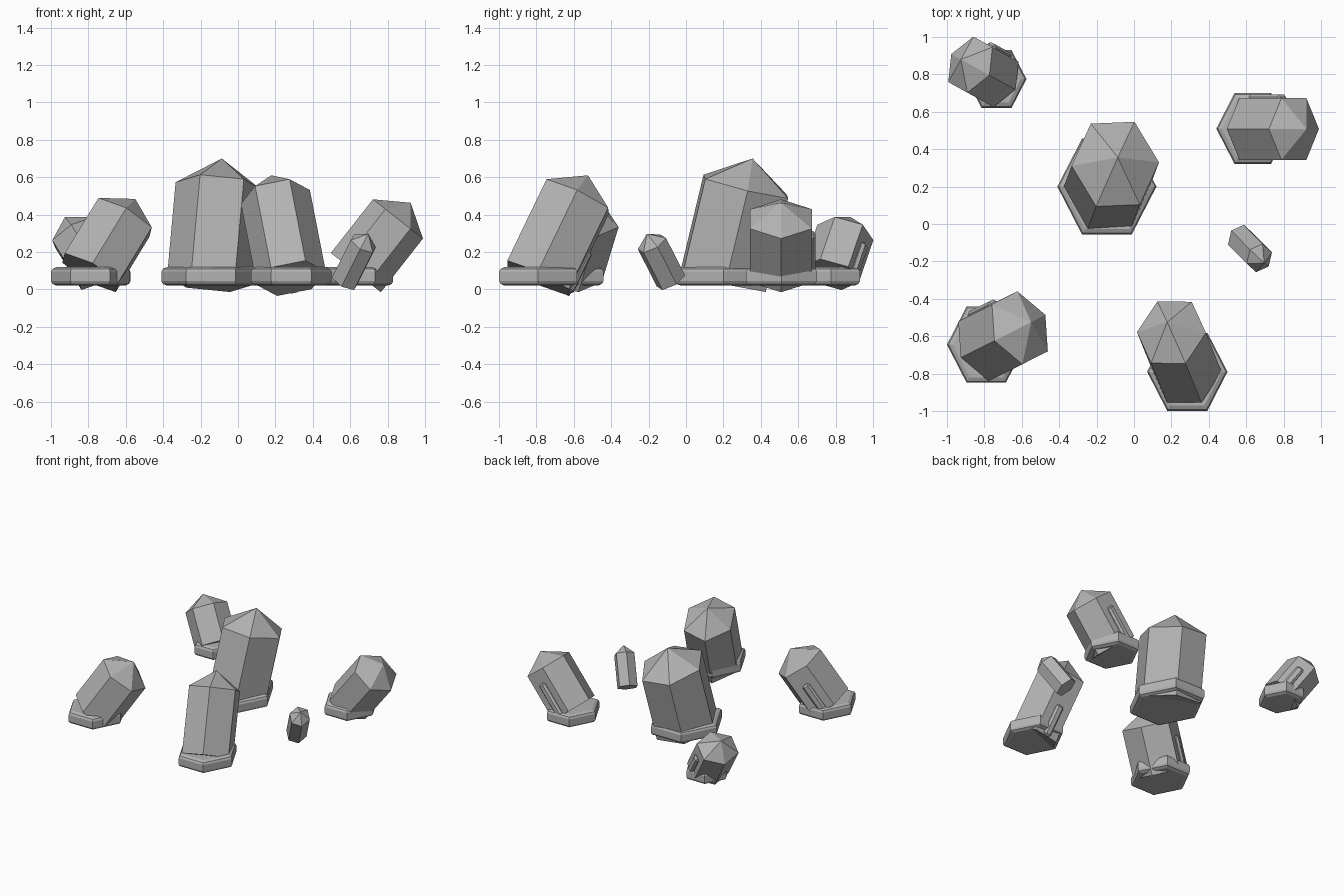
import bpy
import bmesh
from math import cos, sin, pi, radians
from mathutils import Vector, Matrix

if "Cube" in bpy.data.objects:
    bpy.data.objects.remove(bpy.data.objects["Cube"])

STRETCH = 1.12  # every hexagon is slightly wider in its own y

grey = bpy.data.materials.new("stone_grey")
grey.use_nodes = True
grey.diffuse_color = (0.45, 0.45, 0.45, 1)
grey.node_tree.nodes["Principled BSDF"].inputs["Base Color"].default_value = (0.45, 0.45, 0.45, 1)


def finish(name, bm, matrix):
    bmesh.ops.recalc_face_normals(bm, faces=bm.faces)
    mesh = bpy.data.meshes.new(name)
    bm.to_mesh(mesh)
    bm.free()
    mesh.materials.append(grey)
    obj = bpy.data.objects.new(name, mesh)
    obj.matrix_world = matrix
    bpy.context.collection.objects.link(obj)
    return obj


def hex_loft(name, rings, matrix, tip=None):
    """Stack hexagons given as (height, radius), closed flat or with a point."""
    bm = bmesh.new()
    loops = []
    for z, r in rings:
        loops.append([bm.verts.new((r * cos(i * pi / 3), r * STRETCH * sin(i * pi / 3), z))
                      for i in range(6)])
    for low, high in zip(loops, loops[1:]):
        for i in range(6):
            j = (i + 1) % 6
            bm.faces.new((low[i], low[j], high[j], high[i]))
    bm.faces.new(loops[0])
    if tip is None:
        bm.faces.new(loops[-1])
    else:
        point = bm.verts.new((0, 0, tip))
        for i in range(6):
            bm.faces.new((loops[-1][i], loops[-1][(i + 1) % 6], point))
    return finish(name, bm, matrix)


def crystal(name, foot, shoulder, radius, point, twist):
    """Leaning hexagonal prism with a pointed cap; returns its placement."""
    foot, shoulder = Vector(foot), Vector(shoulder)
    axis = shoulder - foot
    lean = Vector((0, 0, 1)).rotation_difference(axis).to_matrix().to_4x4()
    matrix = Matrix.Translation(foot) @ lean @ Matrix.Rotation(radians(twist), 4, "Z")
    hex_loft(name, [(0, radius), (axis.length, radius)], matrix, axis.length + point)
    return matrix


def base(name, x, y, radius):
    """Chamfered hexagonal footing."""
    rings = [(0.02, radius - 0.03), (0.03, radius - 0.008), (0.045, radius),
             (0.095, radius), (0.11, radius - 0.008), (0.12, radius - 0.03)]
    hex_loft(name, rings, Matrix.Translation((x, y, 0)))


def rib(name, radius, length, matrix):
    """Slim chamfered bar lying against the back face of a crystal."""
    bm = bmesh.new()
    bmesh.ops.create_cube(bm, size=1)
    bmesh.ops.scale(bm, vec=(0.06, 0.05, length), verts=bm.verts)
    face_y = radius * STRETCH * sin(pi / 3)
    bmesh.ops.translate(bm, vec=(0, face_y - 0.005, length / 2), verts=bm.verts)
    bmesh.ops.bevel(bm, geom=bm.edges[:], offset=0.014, segments=1, affect="EDGES")
    finish(name, bm, matrix)


# name, base centre, base radius, foot, shoulder, radius, cap height, twist, rib length
clusters = [
    ("centre", (-0.145, 0.2), 0.265, (-0.145, 0.2, 0.05), (-0.1, 0.32, 0.55), 0.235, 0.155, 3, 0),
    ("front", (0.285, -0.79), 0.215, (0.285, -0.79, 0.06), (0.2, -0.58, 0.495), 0.188, 0.13, -3, 0.25),
    ("front_right", (-0.79, -0.645), 0.21, (-0.79, -0.645, 0.09), (-0.61, -0.555, 0.385), 0.185, 0.12, 27, 0.24),
    ("back_left", (0.635, 0.51), 0.195, (0.63, 0.508, 0.09), (0.855, 0.508, 0.377), 0.17, 0.11, 0, 0.27),
    ("back_right", (-0.735, 0.775), 0.16, (-0.735, 0.775, 0.08), (-0.875, 0.852, 0.305), 0.143, 0.1, -29, 0.2),
]
for name, centre, base_r, foot, shoulder, r, cap, twist, rib_len in clusters:
    base(name + "_base", *centre, base_r)
    place = crystal(name + "_crystal", foot, shoulder, r, cap, twist)
    if rib_len:
        rib(name + "_rib", r, rib_len, place)

# Loose small crystal without a footing
crystal("small_crystal", (0.57, -0.08, 0.045), (0.67, -0.182, 0.245), 0.076, 0.065, 20)
